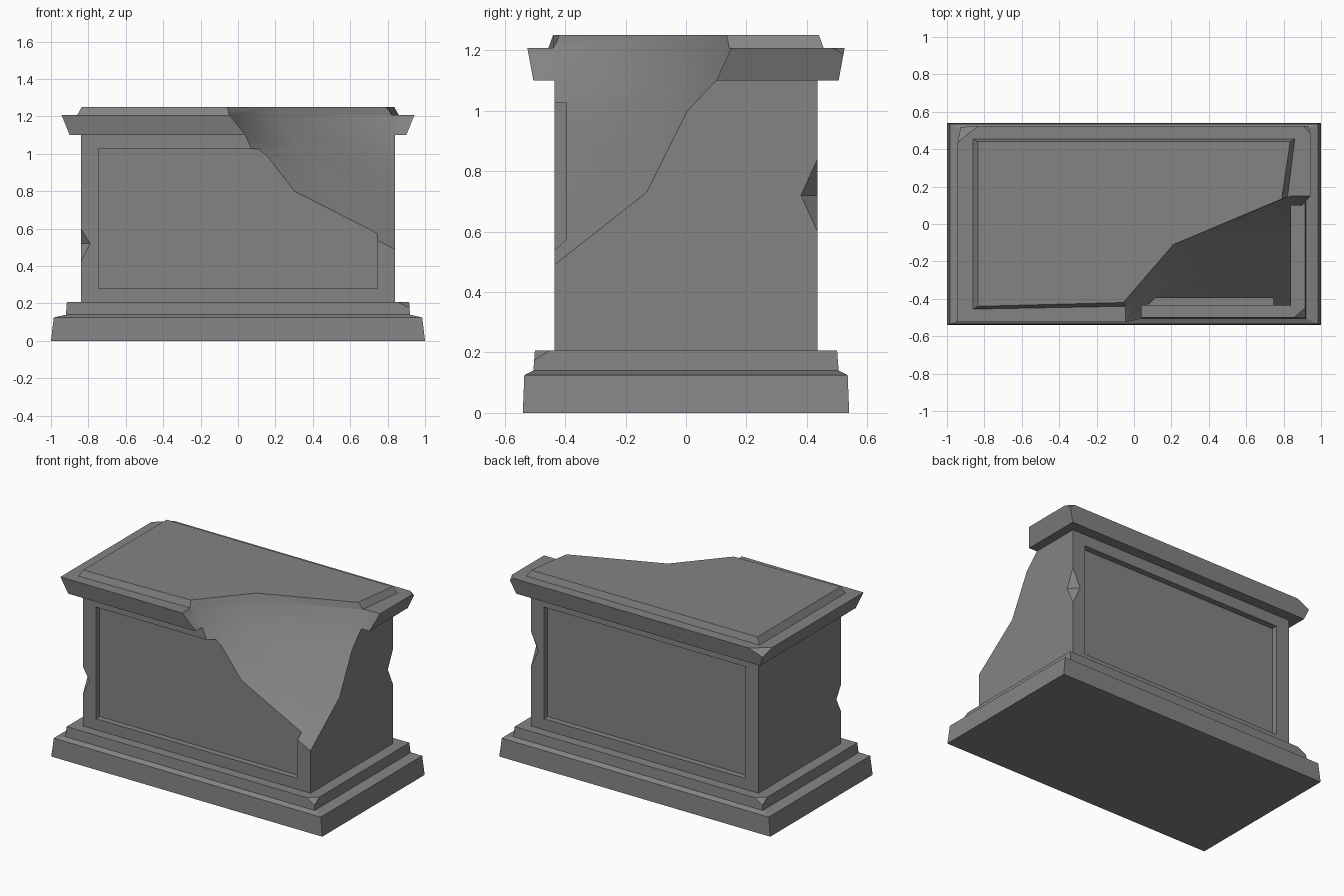
import bpy, bmesh
from mathutils import Vector

if "Cube" in bpy.data.objects:
    bpy.data.objects.remove(bpy.data.objects["Cube"])

stone = bpy.data.materials.new("grey stone")
stone.diffuse_color = (0.23, 0.23, 0.23, 1)
stone.use_nodes = True
stone.node_tree.nodes["Principled BSDF"].inputs["Base Color"].default_value = stone.diffuse_color


def make_object(name, bm):
    bmesh.ops.recalc_face_normals(bm, faces=bm.faces[:])
    mesh = bpy.data.meshes.new(name)
    bm.to_mesh(mesh)
    bm.free()
    mesh.materials.append(stone)
    obj = bpy.data.objects.new(name, mesh)
    bpy.context.collection.objects.link(obj)
    return obj


def loft(rows, smooth_columns=()):
    """Join closed loops of points into a capped solid."""
    bm = bmesh.new()
    loops = [[bm.verts.new(p) for p in row] for row in rows]
    n = len(rows[0])
    for a, b in zip(loops, loops[1:]):
        for i in range(n):
            j = (i + 1) % n
            f = bm.faces.new((a[i], a[j], b[j], b[i]))
            f.smooth = i in smooth_columns
    bm.faces.new(loops[0])
    bm.faces.new(loops[-1])
    bmesh.ops.remove_doubles(bm, verts=bm.verts[:], dist=0.0005)
    return bm


def hull(points, pivot, scale):
    """Convex cutter, grown about a pivot lying on its cutting planes."""
    pivot = Vector(pivot)
    bm = bmesh.new()
    for p in points:
        bm.verts.new(pivot + (Vector(p) - pivot) * scale)
    bmesh.ops.convex_hull(bm, input=bm.verts[:])
    return bm


def cut(obj, name, bm):
    cutter = make_object(name, bm)
    cutter.hide_render = True
    mod = obj.modifiers.new(name, 'BOOLEAN')
    mod.operation, mod.solver, mod.object = 'DIFFERENCE', 'EXACT', cutter
    bpy.context.view_layer.objects.active = obj
    bpy.ops.object.modifier_apply(modifier=name)
    bpy.data.objects.remove(cutter)


def ring(x, y, z):
    return [(-x, -y, z), (x, -y, z), (x, y, z), (-x, y, z)]


# Moulded pedestal: plinth, step, block, cornice and top slab
profile = [(1.0, .54, 0), (.985, .535, .125), (.92, .505, .14), (.915, .50, .207),
           (.84, .435, .207), (.84, .435, 1.10), (.90, .505, 1.10),
           (.943, .525, 1.208), (.86, .455, 1.208), (.835, .44, 1.25)]
rows = [ring(*p) for p in profile]
rows[-2][1] = (.75, -.425, 1.208)   # worn slab corner
rows[-1][1] = (.71, -.40, 1.25)
pedestal = make_object("broken_pedestal", loft(rows))

# Recessed panels, front and back
for side in (-1, 1):
    panel = [[(sx * .745, side * y, z) for sx, y in
              ((-1, .395), (1, .395), (1, .475), (-1, .475))] for z in (.28, 1.025)]
    cut(pedestal, "panel_recess", loft(panel))


# Notches on the vertical edges of the block
def notch(sx, sy, low, high, mid, depth):
    x, y = sx * .84, sy * .435
    a = Vector((x - sx * depth, y, mid))
    b = Vector((x, y - sy * depth, mid))
    outer = Vector((x + sx * .03, y + sy * .03, mid))
    cut(pedestal, "edge_notch", hull([a, b, (x, y, low), (x, y, high), outer], (a + b) / 2, 1.1))


notch(-1, -1, .42, .60, .52, .05)
notch(1, 1, .60, .84, .72, .055)


# Chipped corners
def chip(corner, dx, dy, dz):
    c = Vector(corner)
    pts = [c + Vector((dx, 0, 0)), c + Vector((0, dy, 0)), c + Vector((0, 0, dz))]
    cut(pedestal, "corner_chip", hull(pts + [c], sum(pts, Vector()) / 3, 1.6))


chip((.915, -.50, .207), -.06, .05, -.03)
chip((-.915, .50, .207), .06, -.05, -.03)
chip((-.943, .525, 1.208), .11, -.09, -.05)
chip((.943, .525, 1.208), -.04, -.04, -.03)

# Broken-off front right corner: front edge (x, z), middle point, right edge (y, z)
levels = [
    ((-.09, 1.40), (.20, -.10, 1.40), (.17, 1.40)),
    ((-.07, 1.25), (.21, -.11, 1.25), (.155, 1.25)),
    ((-.045, 1.208), (.222, -.118, 1.205), (.15, 1.208)),
    ((.04, 1.10), (.26, -.145, 1.12), (.10, 1.10)),
    ((.075, 1.02), (.33, -.18, 1.03), (.005, 1.0)),
    ((.25, .79), (.52, -.22, .85), (-.13, .73)),
    ((.84, .49), (.84, -.435, .49), (-.435, .49)),
]
rows = [[(fx, -.8, fz), (fx, -.435, fz), mid, (.84, ry, rz), (1.3, ry, rz),
         (1.3, -.8, (fz + rz) / 2)] for (fx, fz), mid, (ry, rz) in levels]
cut(pedestal, "break_surface", loft(rows, smooth_columns=(0, 1, 2, 3)))
